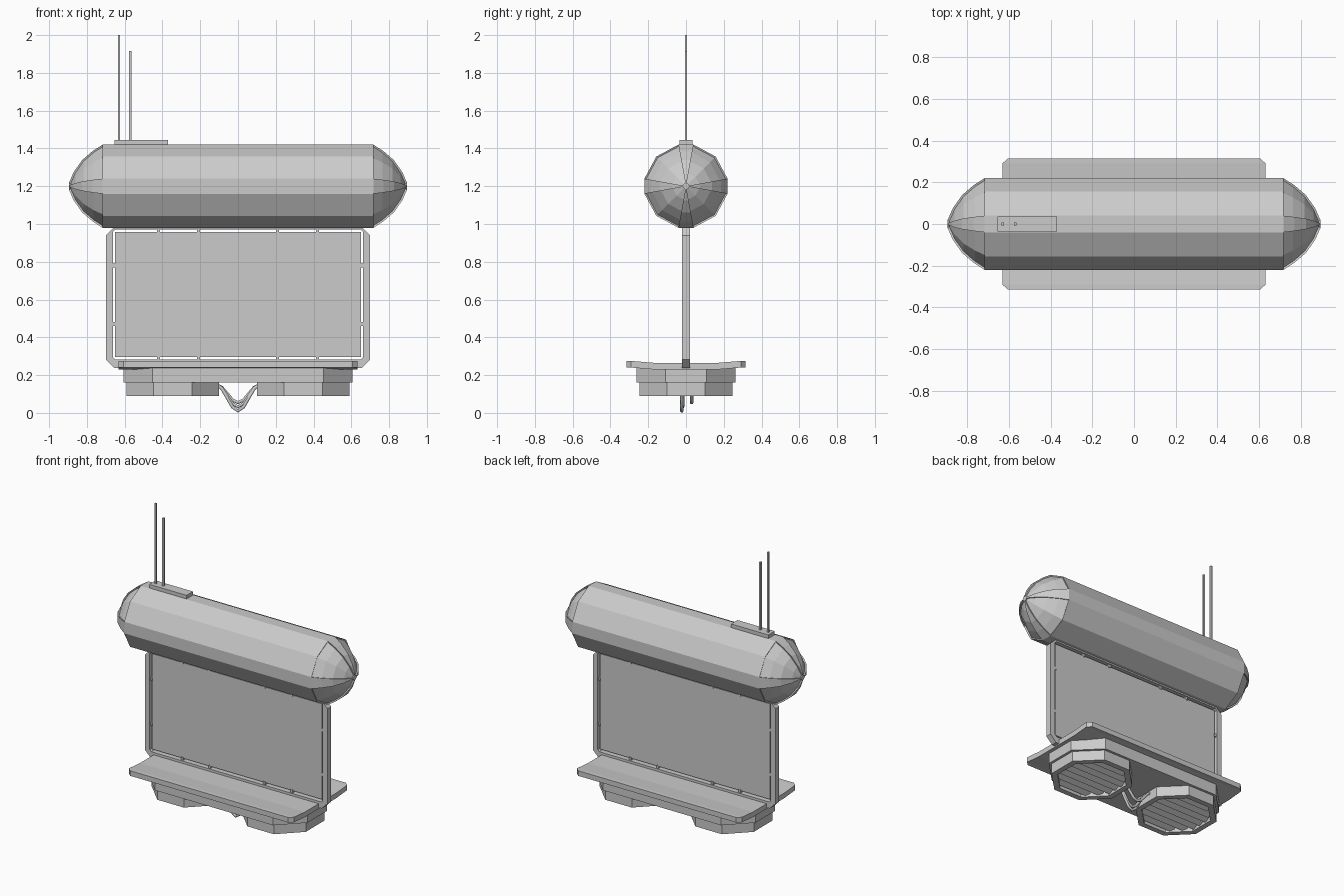
import bpy, bmesh, math
from mathutils import Matrix

if "Cube" in bpy.data.objects:
    bpy.data.objects.remove(bpy.data.objects["Cube"])


def finish(name, bm):
    bmesh.ops.recalc_face_normals(bm, faces=bm.faces[:])
    me = bpy.data.meshes.new(name)
    bm.to_mesh(me)
    bm.free()
    ob = bpy.data.objects.new(name, me)
    bpy.context.collection.objects.link(ob)
    return ob


def loft(loops, cyclic=False):
    """Skin a list of equal-length loops; returns bmesh and face rows."""
    bm = bmesh.new()
    rows = [[bm.verts.new(p) for p in lp] for lp in loops]
    n = len(loops[0])
    bands = []
    pairs = list(zip(rows, rows[1:])) + ([(rows[-1], rows[0])] if cyclic else [])
    for a, b in pairs:
        bands.append([bm.faces.new((a[i], a[(i + 1) % n], b[(i + 1) % n], b[i]))
                      for i in range(n)])
    if not cyclic:
        bm.faces.new(rows[0])
        bm.faces.new(rows[-1])
    return bm, bands


def box(name, x, y, z, tilt=0):
    bm = bmesh.new()
    bmesh.ops.create_cube(bm, size=1)
    size = (x[1] - x[0], y[1] - y[0], z[1] - z[0])
    mid = ((x[0] + x[1]) / 2, (y[0] + y[1]) / 2, (z[0] + z[1]) / 2)
    bm.transform(Matrix.Translation(mid) @ Matrix.Rotation(tilt, 4, 'X')
                 @ Matrix.Diagonal((*size, 1)))
    return finish(name, bm)


def chamfered(w0, w1, h0, h1, c):
    """Rectangle outline with cut corners."""
    return [(w0 + c, h0), (w1 - c, h0), (w1, h0 + c), (w1, h1 - c),
            (w1 - c, h1), (w0 + c, h1), (w0, h1 - c), (w0, h0 + c)]


# hull: twelve-sided section, narrow faces at top, bottom, front and back
section = []
for k in range(4):
    c, s = round(math.cos(k * math.pi / 2)), round(math.sin(k * math.pi / 2))
    for y, z in ((.22, -.04), (.22, .04), (.157, .157)):
        section.append((y * c - z * s, y * s + z * c))
half = [(-.895, .08), (-.87, .34), (-.825, .63), (-.77, .845), (-.715, 1)]
stations = half[:]
for x in (-.69, -.33, 0, .33, .69):
    stations += [(x - .027, 1), (x + .027, 1)]
stations = [s for s in stations if s[0] != -.715] + []
stations = stations + [(-x, r) for x, r in reversed(half[:-1])]
bm, bands = loft([[(x, y * r, 1.2 + z * r) for y, z in section] for x, r in stations])
# sunken panels between the ribs, each bent across two faces
nose = len(half) - 1
panels, tips = [], []
for b, band in enumerate(bands):
    is_tip = b < nose or b >= len(bands) - nose
    if not is_tip and (b - nose) % 2 == 0:
        continue
    (tips if is_tip else panels).extend(f for i, f in enumerate(band) if i % 3)
bmesh.ops.inset_region(bm, faces=panels, thickness=.001, depth=-.02, use_even_offset=True)
bmesh.ops.inset_region(bm, faces=tips, thickness=.001, depth=-.01, use_even_offset=True)
finish("hull", bm)

# antenna mount and masts
box("antenna_mount", (-.655, -.37), (-.035, .035), (1.4, 1.445))
box("antenna_tall", (-.636, -.624), (-.006, .006), (1.43, 2))
box("antenna_short", (-.576, -.564), (-.006, .006), (1.43, 1.915))

# screen with surrounding frame
outer = chamfered(-.7, .7, .238, .985, .045)
inner = chamfered(-.662, .662, .282, .97, .012)
bm, _ = loft([[(x, y, z) for x, z in lp] for lp, y in
              ((outer, .02), (outer, -.02), (inner, -.02), (inner, .02))], cyclic=True)
finish("screen_frame", bm)
box("screen", (-.652, .652), (-.01, .01), (.296, .957))

# small clips holding the screen in the frame
for x in (-.42, -.21, .21, .42):
    for z in (.289, .963):
        box("screen_clip", (x - .008, x + .008), (-.014, .014), (z - .014, z + .014))
for x in (-.657, .657):
    for z in (.47, .78):
        box("screen_clip", (x - .01, x + .01), (-.014, .014), (z - .01, z + .01))

# platform below the screen, rim slightly raised along front and back
slab = [(-.315, .605, .275), (-.29, .632, .275), (-.17, .632, .265),
        (.17, .632, .265), (.29, .632, .275), (.315, .605, .275)]
bm, _ = loft([[(-w, y, t - .035), (w, y, t - .035), (w, y, t), (-w, y, t)]
              for y, w, t in slab])
finish("platform", bm)

# thruster carrier: long octagon
plan = chamfered(-.607, .607, -.262, .262, .154)
bm, _ = loft([[(x, y, z) for x, y in plan] for z in (.16, .242)])
finish("thruster_carrier", bm)

# two octagonal thrusters with slatted grilles
for cx in (-.345, .345):
    def octagon(a, z):
        r = a / math.cos(math.pi / 8)
        return [(cx + r * math.cos(math.pi / 8 + i * math.pi / 4),
                 r * math.sin(math.pi / 8 + i * math.pi / 4), z) for i in range(8)]
    bm, _ = loft([octagon(.245, .165), octagon(.245, .09),
                  octagon(.208, .09), octagon(.208, .15)])
    finish("thruster_housing", bm)
    for i in range(7):
        y = -.171 + i * .057
        w = min(.21, .21 * math.sqrt(2) - abs(y))
        box("thruster_slat", (cx - w, cx + w), (y - .024, y + .024),
            (.109, .117), math.radians(30))

# hanging cables between the thrusters
for y, low in ((-.022, .01), (-.018, .032), (.03, .054)):
    cu = bpy.data.curves.new("hanging_cable", 'CURVE')
    cu.dimensions = '3D'
    cu.bevel_depth = .0095
    cu.bevel_resolution = 1
    cu.use_fill_caps = True
    sp = cu.splines.new('POLY')
    sp.points.add(8)
    for i, p in enumerate(sp.points):
        t = i / 4 - 1
        p.co = (t * .115, y, low + (.15 - low) * (1 - math.cos(t * math.pi)) / 2, 1)
    bpy.context.collection.objects.link(bpy.data.objects.new("hanging_cable", cu))
